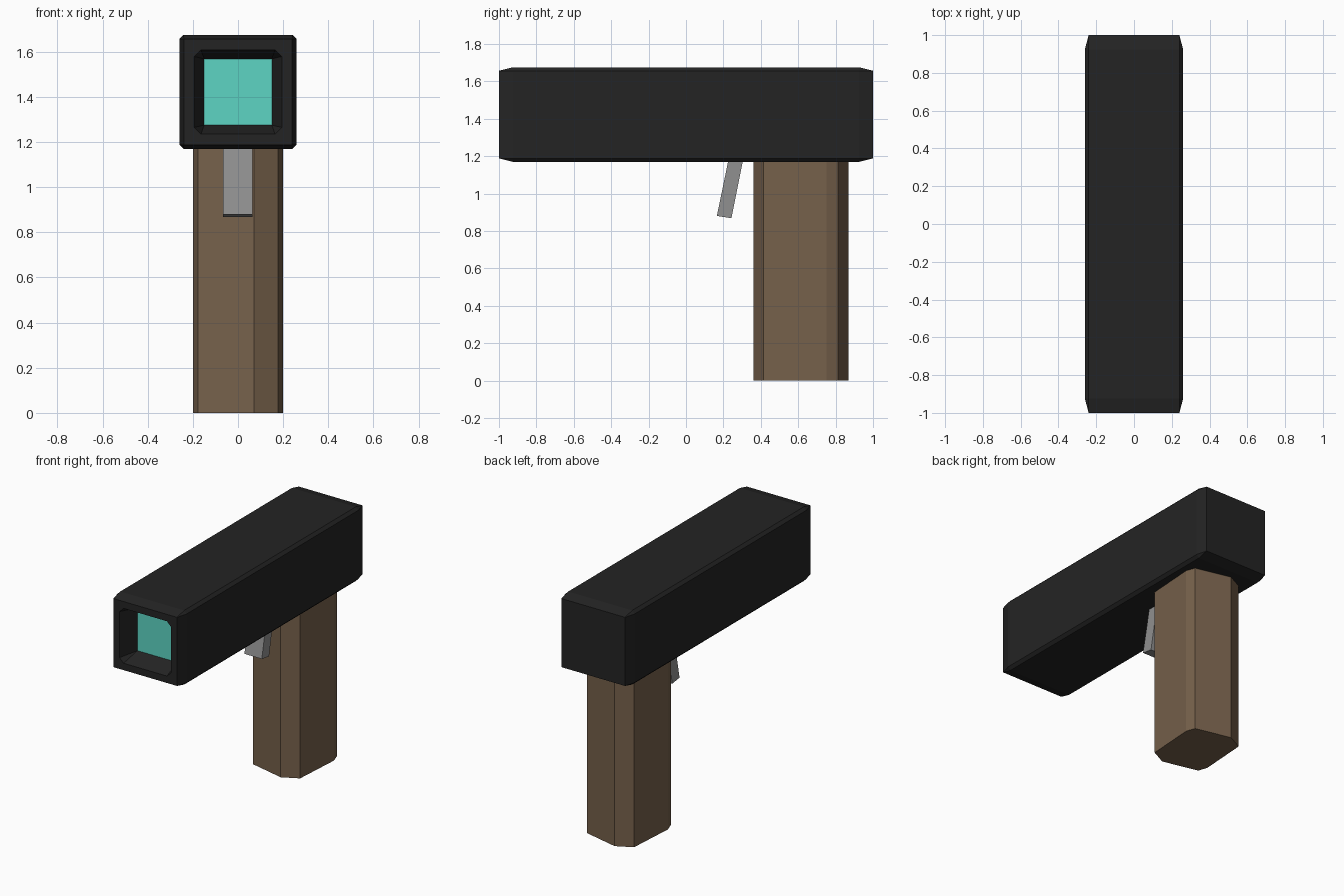
import bpy, bmesh

cube = bpy.data.objects.get("Cube")
if cube:
    bpy.data.objects.remove(cube, do_unlink=True)


def material(name, rgb):
    m = bpy.data.materials.new(name)
    m.use_nodes = True
    m.diffuse_color = (*rgb, 1)
    m.node_tree.nodes["Principled BSDF"].inputs["Base Color"].default_value = (*rgb, 1)
    return m


black = material("matte black", (0.0175, 0.0175, 0.0175))
teal = material("teal glass", (0.11, 0.66, 0.55))
brown = material("brown grip", (0.18, 0.118, 0.07))
grey = material("grey metal", (0.28, 0.28, 0.28))


def loft(name, loops, mats):
    """Skin equal-length loops of points and cap both ends; the first cap takes the last material."""
    bm = bmesh.new()
    rings = [[bm.verts.new(p) for p in loop] for loop in loops]
    n = len(rings[0])
    for a, b in zip(rings, rings[1:]):
        for i in range(n):
            j = (i + 1) % n
            bm.faces.new((a[i], a[j], b[j], b[i]))
    first = bm.faces.new(rings[0][::-1])
    first.material_index = len(mats) - 1
    bm.faces.new(rings[-1])
    bmesh.ops.remove_doubles(bm, verts=bm.verts, dist=1e-5)
    bmesh.ops.recalc_face_normals(bm, faces=bm.faces)
    mesh = bpy.data.meshes.new(name)
    bm.to_mesh(mesh)
    bm.free()
    for m in mats:
        mesh.materials.append(m)
    ob = bpy.data.objects.new(name, mesh)
    bpy.context.collection.objects.link(ob)
    return ob


def section(y, hx, hz, cut=0.0, zc=1.422):
    """Rectangle across y with its corners cut off."""
    a, b = hx - cut, hz - cut
    pts = [(hx, -b), (hx, b), (a, hz), (-a, hz), (-hx, b), (-hx, -b), (-a, -hz), (a, -hz)]
    return [(x, y, zc + z) for x, z in pts]


# Body: recessed lens, tapered recess, front rim, chamfered box, rear face
loft("body", [
    section(-0.87, 0.15, 0.147),
    section(-1.0, 0.194, 0.187, 0.03),
    section(-1.0, 0.24, 0.234),
    section(-0.925, 0.26, 0.253, 0.019),
    section(0.925, 0.26, 0.253, 0.019),
    section(1.0, 0.24, 0.234),
], [black, teal])

# Grip: uneven eight-sided column, half the outline turned half a circle
half = [(0.07, -0.255), (0.178, -0.2), (0.2, 0.135), (0.178, 0.197)]
outline = half + [(-x, -y) for x, y in half]
loft("grip", [[(x, 0.615 + y, z) for x, y in outline] for z in (0, 1.18)], [brown])

# Trigger: slanted bar hanging under the body
profile = [(0.165, 0.88), (0.243, 0.868), (0.309, 1.2), (0.231, 1.2)]
loft("trigger", [[(x, y, z) for y, z in profile] for x in (-0.067, 0.064)], [grey])
